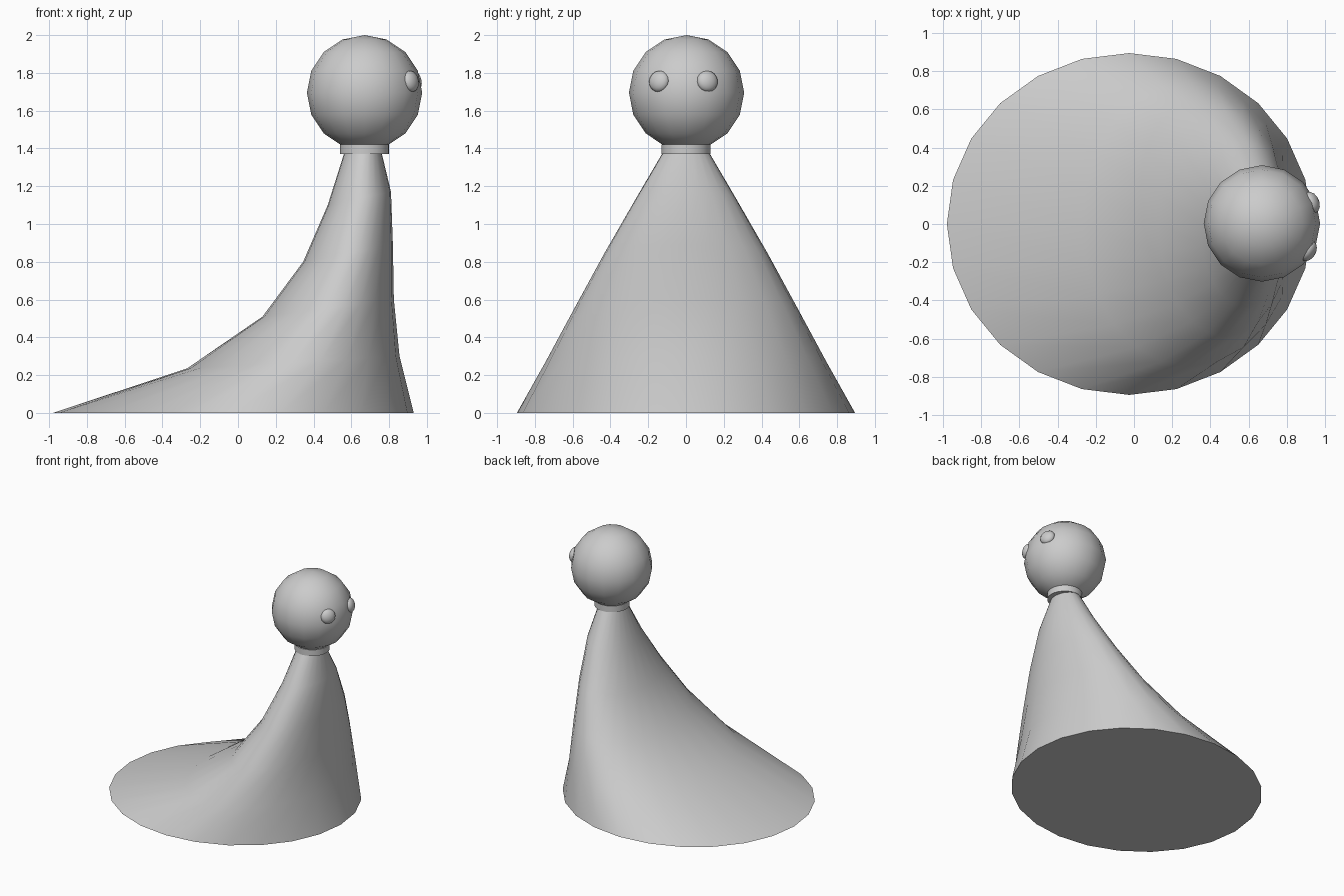
import bpy, bmesh, math
from mathutils import Vector

if "Cube" in bpy.data.objects:
    bpy.data.objects.remove(bpy.data.objects["Cube"])

SIDES = 24


def smooth(obj, angle=40):
    bpy.ops.object.select_all(action='DESELECT')
    obj.select_set(True)
    bpy.context.view_layer.objects.active = obj
    bpy.ops.object.shade_smooth_by_angle(angle=math.radians(angle))


def finish(name, angle=40):
    obj = bpy.context.object
    obj.name = name
    smooth(obj, angle)
    return obj


# Swept body: each ring is (back x, back z, front x, front z, half width)
rings = [
    (-0.98, 0.00, 0.93, 0.00, 0.895),
    (-0.27, 0.235, 0.855, 0.30, 0.745),
    (0.13, 0.51, 0.825, 0.60, 0.59),
    (0.345, 0.80, 0.82, 0.89, 0.432),
    (0.475, 1.10, 0.81, 1.17, 0.265),
    (0.57, 1.40, 0.755, 1.40, 0.11),
]
bm = bmesh.new()
loops = []
for xl, zl, xr, zr, w in rings:
    loop = []
    for i in range(SIDES):
        a = 2 * math.pi * i / SIDES
        t = (1 + math.cos(a)) / 2
        loop.append(bm.verts.new((xl + (xr - xl) * t, w * math.sin(a), zl + (zr - zl) * t)))
    loops.append(loop)
for lo, hi in zip(loops, loops[1:]):
    for i in range(SIDES):
        j = (i + 1) % SIDES
        bm.faces.new((lo[i], lo[j], hi[j], hi[i]))
bm.faces.new(loops[0][::-1])
bm.faces.new(loops[-1])
mesh = bpy.data.meshes.new("body")
bm.to_mesh(mesh)
bm.free()
body = bpy.data.objects.new("body", mesh)
bpy.context.collection.objects.link(body)
smooth(body, 50)

# Collar under the head
bpy.ops.mesh.primitive_cylinder_add(vertices=SIDES, radius=0.13, depth=0.05,
                                    location=(0.67, 0, 1.395))
finish("collar")

# Head
head_centre = Vector((0.67, 0.003, 1.695))
bpy.ops.mesh.primitive_uv_sphere_add(segments=16, ring_count=8, radius=0.305,
                                     location=head_centre)
finish("head")

# Eyes: slightly flattened balls facing outward from the head
for name, y in (("right_eye", -0.145), ("left_eye", 0.11)):
    d = Vector((math.sqrt(0.29 ** 2 - y ** 2 - 0.06 ** 2), y, 0.06))
    bpy.ops.mesh.primitive_uv_sphere_add(segments=16, ring_count=8, radius=1,
                                         location=head_centre + d)
    eye = finish(name)
    eye.scale = (0.058, 0.058, 0.037)
    eye.rotation_euler = d.to_track_quat('Z', 'Y').to_euler()
